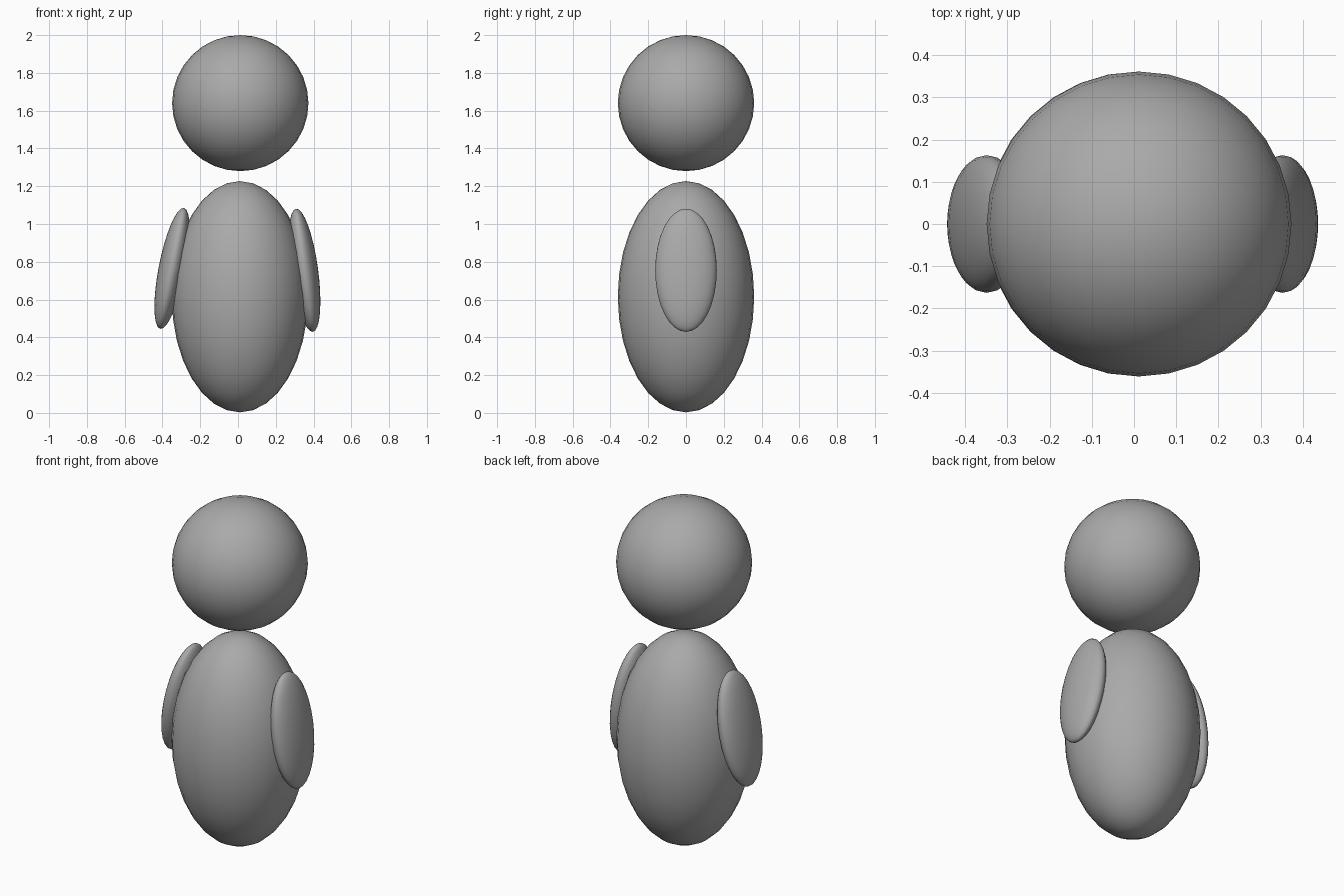
import bpy
import math

if "Cube" in bpy.data.objects:
    bpy.data.objects.remove(bpy.data.objects["Cube"])

grey = bpy.data.materials.new("plain grey")
grey.diffuse_color = (0.4, 0.4, 0.4, 1)
grey.use_nodes = True
grey.node_tree.nodes["Principled BSDF"].inputs["Base Color"].default_value = grey.diffuse_color


def ellipsoid(name, centre, radii, lean=0):
    """Smooth stretched sphere, leaning sideways by a number of degrees."""
    bpy.ops.mesh.primitive_uv_sphere_add(
        segments=32, ring_count=16, radius=1, location=centre,
        rotation=(0, math.radians(lean), 0))
    ob = bpy.context.object
    ob.name = name
    ob.scale = radii
    ob.data.materials.append(grey)
    bpy.ops.object.shade_smooth()
    return ob


# Egg-shaped body with a round head floating above it
ellipsoid("body", (0.01, 0, 0.615), (0.361, 0.361, 0.612))
ellipsoid("head", (0.012, 0, 1.64), (0.361, 0.361, 0.36))

# Flat arms sunk into the sides, tops leaning inward
ellipsoid("left_arm", (-0.349, 0, 0.765), (0.071, 0.163, 0.326), 11.1)
ellipsoid("right_arm", (0.352, 0, 0.755), (0.072, 0.163, 0.329), -7.8)
